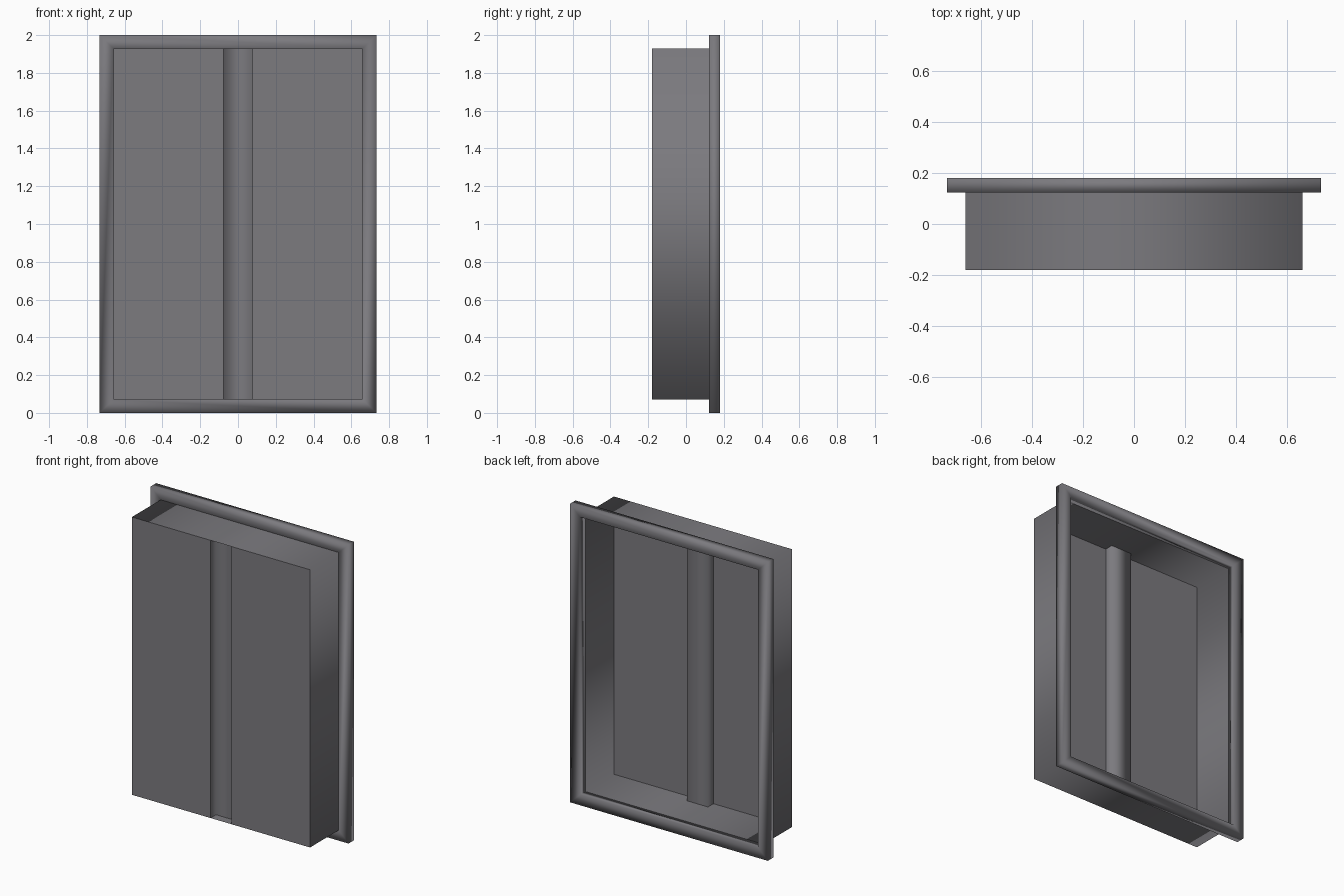
import bpy
import bmesh

if "Cube" in bpy.data.objects:
    bpy.data.objects.remove(bpy.data.objects["Cube"])

# Overall sizes
OUT_X, IN_X = 0.733, 0.66
HEIGHT, MARGIN = 2.0, 0.07
FRONT, FLANGE, BACK = -0.18, 0.123, 0.18
GROOVE, DEPTH = 0.077, 0.058
LOW, HIGH = MARGIN, HEIGHT - MARGIN

grey = bpy.data.materials.new("dark grey metal")
grey.use_nodes = True
colour = (0.2, 0.196, 0.212, 1)
grey.diffuse_color = colour
grey.node_tree.nodes["Principled BSDF"].inputs["Base Color"].default_value = colour


def loft(name, sections, closed_section=False, closed_loft=False, smooth=True):
    """Join matching rows of points with quads."""
    bm = bmesh.new()
    rows = [[bm.verts.new(p) for p in row] for row in sections]
    pairs = list(zip(rows, rows[1:]))
    if closed_loft:
        pairs.append((rows[-1], rows[0]))
    for a, b in pairs:
        n = len(a)
        for i in range(n if closed_section else n - 1):
            j = (i + 1) % n
            face = bm.faces.new((a[i], a[j], b[j], b[i]))
            face.smooth = smooth
    if closed_section and closed_loft:
        bmesh.ops.recalc_face_normals(bm, faces=bm.faces)
    mesh = bpy.data.meshes.new(name)
    bm.to_mesh(mesh)
    bm.free()
    mesh.materials.append(grey)
    obj = bpy.data.objects.new(name, mesh)
    bpy.context.collection.objects.link(obj)
    return obj


def rectangle(half_x, low, high, y):
    """Four corners, counter-clockwise seen from the front."""
    return [(-half_x, y, low), (half_x, y, low), (half_x, y, high), (-half_x, y, high)]


# Rear flange: a rectangular ring with softly shaded edges
outer_front = rectangle(OUT_X, 0, HEIGHT, FLANGE)
outer_back = rectangle(OUT_X, 0, HEIGHT, BACK)
inner_back = rectangle(IN_X, LOW, HIGH, BACK)
inner_front = rectangle(IN_X, LOW, HIGH, FLANGE)
loft("rear_flange", [outer_front, outer_back, inner_back, inner_front],
     closed_section=True, closed_loft=True)

# Side walls: an open sleeve from the front panels to the flange
loft("side_walls", [rectangle(IN_X, LOW, HIGH, FLANGE),
                    rectangle(IN_X, LOW, HIGH, FRONT)], closed_section=True)

# Flat front panels on both sides of the groove
for name, x0, x1 in (("right_panel", -IN_X, -GROOVE), ("left_panel", GROOVE, IN_X)):
    loft(name, [[(x0, FRONT, LOW), (x1, FRONT, LOW)],
                [(x0, FRONT, HIGH), (x1, FRONT, HIGH)]], smooth=False)

# Central groove, which shows as a rib inside the tray
profile = [(-GROOVE, FRONT), (-GROOVE, FRONT + DEPTH),
           (GROOVE, FRONT + DEPTH), (GROOVE, FRONT)]
loft("centre_groove", [[(x, y, z) for x, y in profile] for z in (LOW, HIGH)])
